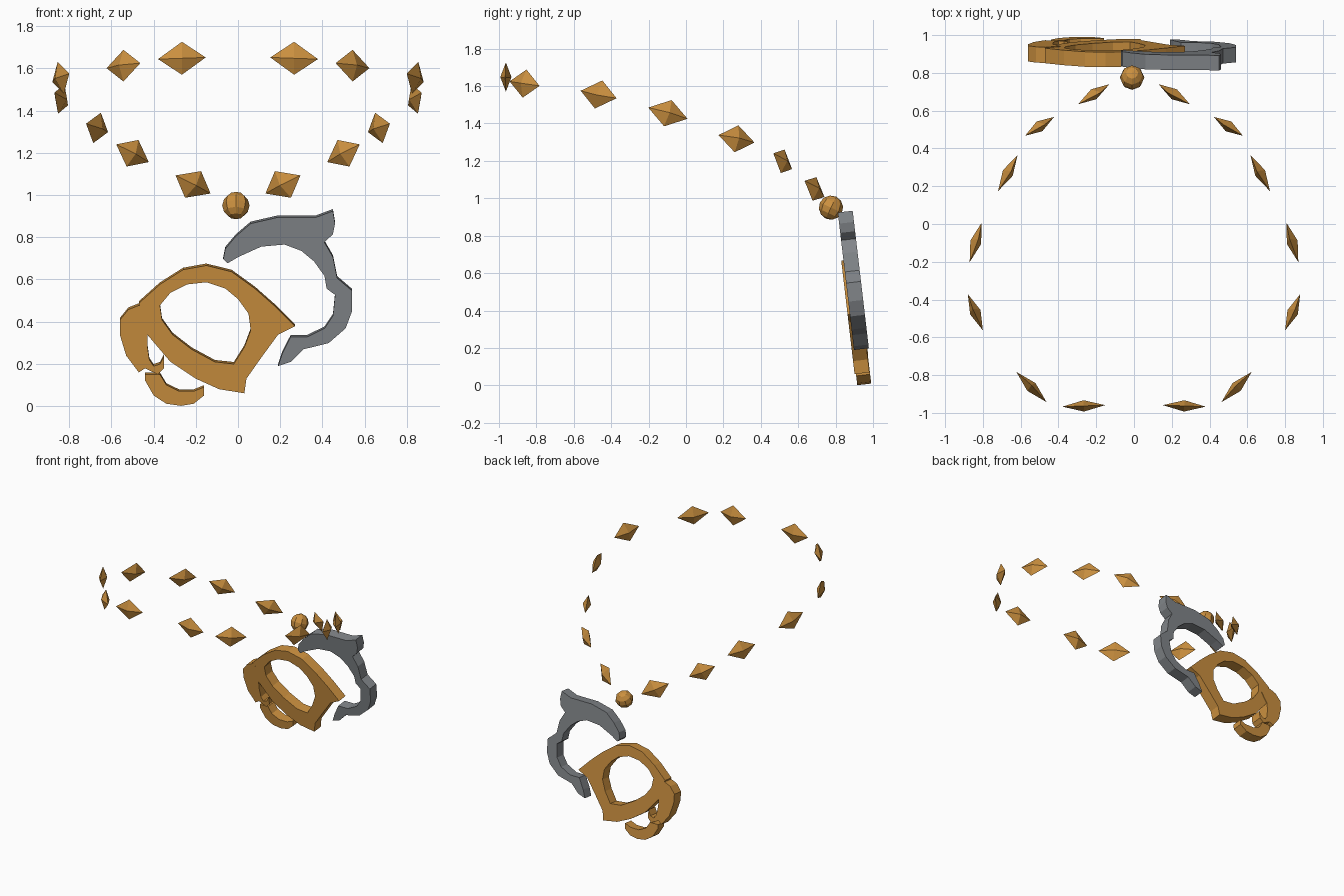
import bpy
import bmesh
from math import radians
from mathutils import Vector

if "Cube" in bpy.data.objects:
    bpy.data.objects.remove(bpy.data.objects["Cube"], do_unlink=True)


def make_material(name, color):
    mat = bpy.data.materials.new(name)
    mat.use_nodes = True
    mat.diffuse_color = color
    mat.node_tree.nodes["Principled BSDF"].inputs["Base Color"].default_value = color
    return mat


gold = make_material("warm gold", (0.6, 0.28, 0.05, 1))
steel = make_material("steel grey", (0.22, 0.235, 0.25, 1))


def add_object(name, mesh, material):
    mesh.materials.clear()
    mesh.materials.append(material)
    obj = bpy.data.objects.new(name, mesh)
    bpy.context.collection.objects.link(obj)
    return obj


# Pendant plates: filled outlines, in hundredths, extruded and leaning forward
def plate(name, material, loops, depth, y):
    curve = bpy.data.curves.new(name + "_profile", "CURVE")
    curve.dimensions = "2D"
    curve.fill_mode = "BOTH"
    curve.extrude = depth / 2
    for loop in loops:
        spline = curve.splines.new("POLY")
        spline.points.add(len(loop) - 1)
        for point, (px, pz) in zip(spline.points, loop):
            point.co = (px / 100, pz / 100, 0, 1)
        spline.use_cyclic_u = True
    helper = bpy.data.objects.new(name + "_helper", curve)
    bpy.context.collection.objects.link(helper)
    bpy.context.view_layer.update()
    graph = bpy.context.evaluated_depsgraph_get()
    mesh = bpy.data.meshes.new_from_object(helper.evaluated_get(graph))
    bpy.data.objects.remove(helper, do_unlink=True)

    # Join the caps to the walls so that the plate is solid
    bm = bmesh.new()
    bm.from_mesh(mesh)
    bmesh.ops.remove_doubles(bm, verts=bm.verts, dist=0.0005)
    bmesh.ops.recalc_face_normals(bm, faces=bm.faces)
    for face in bm.faces:
        face.smooth = False
    bm.to_mesh(mesh)
    bm.free()
    obj = add_object(name, mesh, material)
    obj.rotation_euler.x = radians(96.7)
    obj.location = (0, y, 0.005)
    return obj


ring_outer = [(-47, 49), (-37, 58), (-26, 65), (-15, 67), (-3, 64), (8, 56),
              (17, 48), (27, 38), (19, 34), (11, 23), (4, 13), (3, 6),
              (-9, 8), (-20, 13), (-32, 21), (-43, 34)]
ring_inner = [(-37, 48), (-32, 54), (-24, 58), (-15, 59), (-6, 56), (0, 51),
              (5, 44), (6, 36), (3, 28), (-2, 20), (-11, 21), (-22, 27),
              (-31, 34), (-36, 41)]
plate("pendant_ring", gold, [ring_outer, ring_inner], 0.08, 0.948)

claw = [(-47, 48), (-52, 46), (-56, 41), (-56, 34), (-53, 24), (-47, 16),
        (-44, 18), (-38, 15), (-35, 18), (-35, 24), (-37, 20), (-40, 19),
        (-42, 22), (-43, 29), (-43, 34), (-39, 42)]
plate("pendant_claw", gold, [claw], 0.084, 0.95)

crescent = [(-44, 15), (-44, 12), (-40, 5), (-34, 1), (-27, 0), (-21, 1),
            (-16, 5), (-16, 9), (-21, 7), (-28, 7), (-34, 10), (-37, 15)]
plate("pendant_crescent", gold, [crescent], 0.075, 0.953)

horn = [(-7, 70), (-6, 75), (-1, 81), (6, 87), (19, 90), (29, 90), (37, 90),
        (45, 93), (46, 87), (45, 82), (41, 78), (45, 71), (47, 61), (54, 55),
        (54, 45), (51, 37), (43, 30), (31, 27), (25, 21), (19, 19), (21, 25),
        (25, 33), (33, 33), (41, 37), (45, 43), (46, 53), (42, 56), (41, 62),
        (36, 69), (30, 74), (22, 77), (11, 76), (0, 71), (-5, 68)]
plate("pendant_horn", steel, [horn], 0.08, 0.96)


# Chain beads: flat octahedra given by centre, half length and half height
def bead(name, side, centre, along, up):
    centre, along, up = (Vector((side * v[0], v[1], v[2])) / 1000
                         for v in (centre, along, up))
    out = along.cross(up).normalized() * 0.03
    bm = bmesh.new()
    for offset in (along, -along, up, -up, out, -out):
        bm.verts.new(centre + offset)
    bmesh.ops.convex_hull(bm, input=bm.verts)
    bmesh.ops.recalc_face_normals(bm, faces=bm.faces)
    mesh = bpy.data.meshes.new(name)
    bm.to_mesh(mesh)
    bm.free()
    add_object(name, mesh, gold)


beads = [((213, 687, 1050), (83, -53, 43), (-38, 10, 63)),
         ((500, 517, 1198), (77, -50, 42), (-28, 10, 63)),
         ((668, 270, 1318), (52, -96, 20), (-18, 10, 72)),
         ((838, -97, 1455), (32, -105, 30), (-15, 20, 70)),
         ((840, -467, 1555), (-40, -96, 20), (15, 20, 75)),
         ((543, -863, 1613), (-80, -80, 12), (0, 10, 75)),
         ((266, -963, 1648), (-113, 4, 4), (0, 0, 78))]
for number, shape in enumerate(beads, 1):
    for label, side in (("left", 1), ("right", -1)):
        bead(f"chain_bead_{label}_{number}", side, *shape)

# Round faceted bead above the pendant
bm = bmesh.new()
bmesh.ops.create_uvsphere(bm, u_segments=8, v_segments=6, radius=0.065)
ball = bpy.data.meshes.new("round_bead")
bm.to_mesh(ball)
bm.free()
round_bead = add_object("round_bead", ball, gold)
round_bead.location = (-0.01, 0.775, 0.95)
round_bead.rotation_euler.x = radians(-25)
